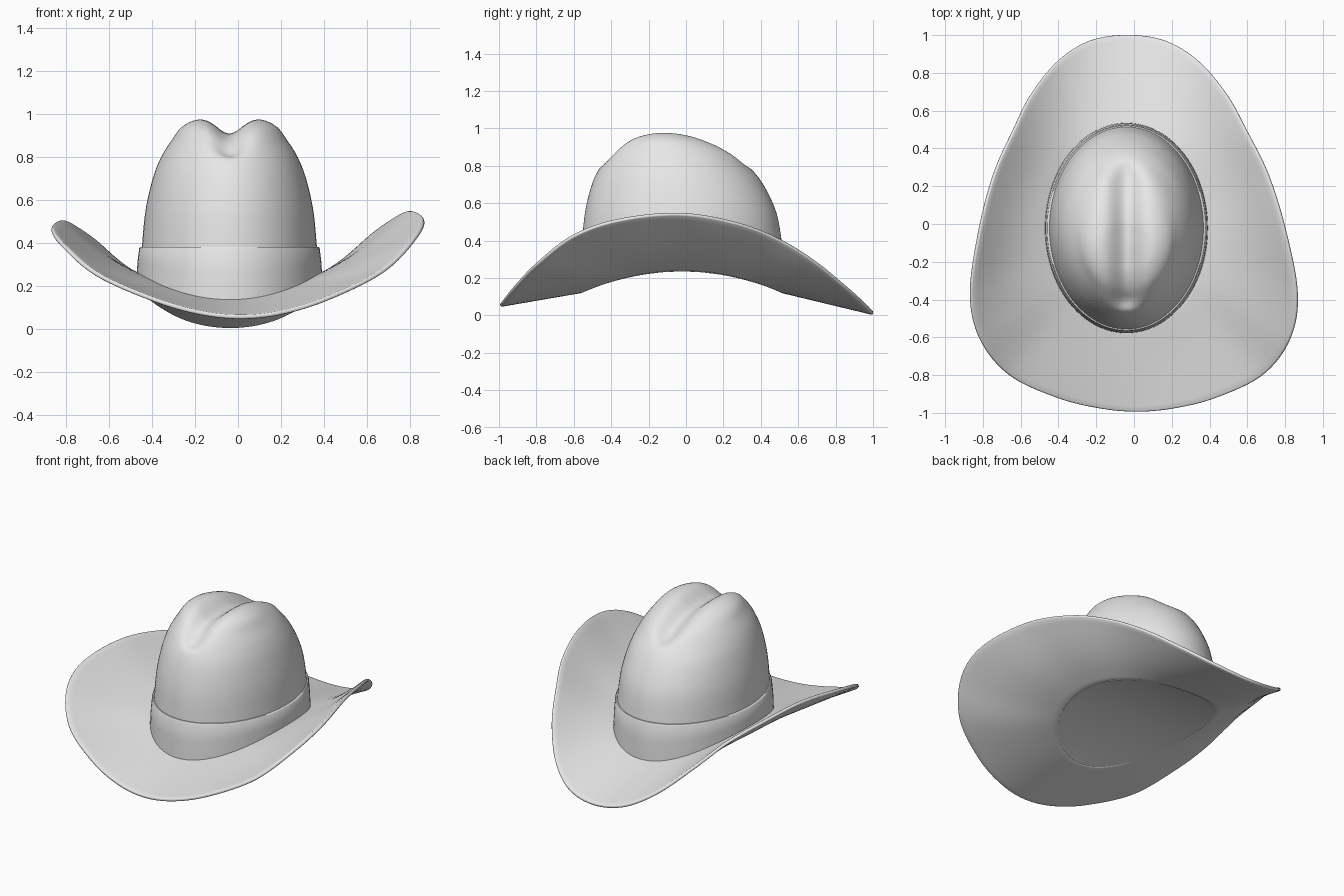
import bpy, bmesh, math
from mathutils import Vector

cube = bpy.data.objects.get("Cube")
if cube:
    bpy.data.objects.remove(cube, do_unlink=True)

felt = bpy.data.materials.new("light grey felt")
felt.use_nodes = True
felt.diffuse_color = (0.8, 0.8, 0.8, 1)
felt.node_tree.nodes["Principled BSDF"].inputs["Base Color"].default_value = (0.8, 0.8, 0.8, 1)

CX = -0.04                 # centre line of the crown
SEGS = 96
ANGLES = [2 * math.pi * i / SEGS for i in range(SEGS)]


def spline(points, steps, closed=False):
    """Smooth path through tuples of any length."""
    n = len(points)
    pick = (lambda i: points[i % n]) if closed else (lambda i: points[max(0, min(n - 1, i))])
    out = []
    for i in range(n if closed else n - 1):
        p0, p1, p2, p3 = (Vector(pick(i + k)) for k in (-1, 0, 1, 2))
        for s in range(steps):
            t = s / steps
            out.append(p1 + (p2 - p0) * t / 2 + (2 * p0 - 5 * p1 + 4 * p2 - p3) * t * t / 2
                       + (3 * p1 - p0 - 3 * p2 + p3) * t ** 3 / 2)
    if not closed:
        out.append(Vector(points[-1]))
    return out


def loft(name, rings, cap=False):
    """Join closed rings of points into one smooth surface."""
    bm = bmesh.new()
    rows = [[bm.verts.new(p) for p in ring] for ring in rings]
    for a, b in zip(rows, rows[1:]):
        for i in range(len(a)):
            j = (i + 1) % len(a)
            bm.faces.new((a[i], a[j], b[j], b[i]))
    if cap:
        bm.faces.new(rows[-1])
    bmesh.ops.recalc_face_normals(bm, faces=bm.faces)
    mesh = bpy.data.meshes.new(name)
    bm.to_mesh(mesh)
    bm.free()
    mesh.materials.append(felt)
    obj = bpy.data.objects.new(name, mesh)
    bpy.context.collection.objects.link(obj)
    bpy.ops.object.select_all(action='DESELECT')
    obj.select_set(True)
    bpy.context.view_layer.objects.active = obj
    bpy.ops.object.shade_smooth_by_angle(angle=math.radians(50))
    return obj


def base_height(a, s=1.0):
    """Height of the saddle-shaped seam between crown and brim, at scale s towards the middle."""
    return 0.13 + 0.115 * (1 - (s * math.cos(a)) ** 2)


def oval(a, rx, front, back, s=1.0):
    mid, ry = (front + back) / 2, (back - front) / 2
    return CX + s * rx * math.sin(a), mid + s * ry * math.cos(a)


# Brim: half outline mirrored, leaning a little to one side, lofted out from the head opening
half = [(0.2, 0.97, 0.045), (0.37, 0.865, 0.14), (0.515, 0.69, 0.28), (0.62, 0.49, 0.398),
        (0.727, 0.26, 0.48), (0.812, -0.04, 0.523), (0.865, -0.37, 0.488), (0.82, -0.61, 0.405),
        (0.67, -0.8, 0.265), (0.42, -0.92, 0.145), (0.2, -0.975, 0.077)]
outline = [(0, 1.0, 0.012)] + half + [(0, -0.993, 0.055)] + [(-x, y, z) for x, y, z in reversed(half)]
edge = spline([(x - 0.025 * (y + 0.4), y, z) for x, y, z in outline], 8, closed=True)
brim_rings = []
for k in range(15):
    t = k / 14
    ring = []
    for p in edge:
        a = math.atan2((p.x - CX) / 0.41, (p.y + 0.02) / 0.53)
        x, y = oval(a, 0.41, -0.555, 0.51)
        z0, z1 = base_height(a), p.z * (1 + 0.05 * p.x)
        sag = 0.03 * math.sin(math.pi * t) * math.sin(a) ** 2
        ring.append((x + (p.x - x) * t, y + (p.y - y) * t, z0 + (z1 - z0) * t - sag))
    brim_rings.append(ring)
brim = loft("brim", brim_rings)
thick = brim.modifiers.new("thickness", 'SOLIDIFY')
thick.thickness = 0.02
thick.offset = 0
rim = brim.modifiers.new("rounded rim", 'BEVEL')
rim.width = 0.007
rim.segments = 2
rim.limit_method = 'ANGLE'
rim.angle_limit = math.radians(50)


# Crown: oval rings of (height, half width, front y, back y), creased on top
def crease(x, z):
    fade = max(0.0, min(1.0, (z - 0.77) / 0.14))
    fade = fade * fade * (3 - 2 * fade)
    return z - 0.078 * fade * math.exp(-((x - CX) / 0.08) ** 2)


crown_path = [(0.375, 0.408, -0.557, 0.515), (0.55, 0.391, -0.54, 0.483), (0.70, 0.357, -0.503, 0.413),
              (0.80, 0.318, -0.457, 0.335), (0.88, 0.268, -0.405, 0.258), (0.94, 0.222, -0.34, 0.14),
              (0.975, 0.155, -0.26, 0.03), (0.985, 0.08, -0.18, -0.05), (0.988, 0.004, -0.125, -0.115)]
FOOT = (0.415, -0.565, 0.52)
crown_rings = [[(*oval(a, *FOOT), base_height(a) - 0.01) for a in ANGLES]]
for z, rx, front, back in spline(crown_path, 6):
    ring = []
    for a in ANGLES:
        x, y = oval(a, rx, front, back)
        ring.append((x, y, crease(x, z)))
    crown_rings.append(ring)
loft("crown", crown_rings, cap=True)

# Underside of the crown: a saddle-shaped sheet closing the opening
under = loft("crown_underside", [[(*oval(a, *FOOT, s), base_height(a, s) - 0.01) for a in ANGLES]
                                 for s in (1, 0.8, 0.6, 0.4, 0.2, 0.01)], cap=True)
if under.data.polygons[0].normal.z > 0:
    under.data.flip_normals()

# Hat band: a strip around the foot of the crown with a folded top edge
band_path = [(0, 0.432, -0.578, 0.535), (0.5, 0.428, -0.575, 0.532),
             (0.96, 0.42, -0.568, 0.526), (1, 0.415, -0.563, 0.521), (1, 0.404, -0.553, 0.511)]
band_rings = []
for t, rx, front, back in band_path:
    band_rings.append([(*oval(a, rx, front, back), base_height(a) * (1 - t) + 0.382 * t) for a in ANGLES])
loft("hat_band", band_rings)
